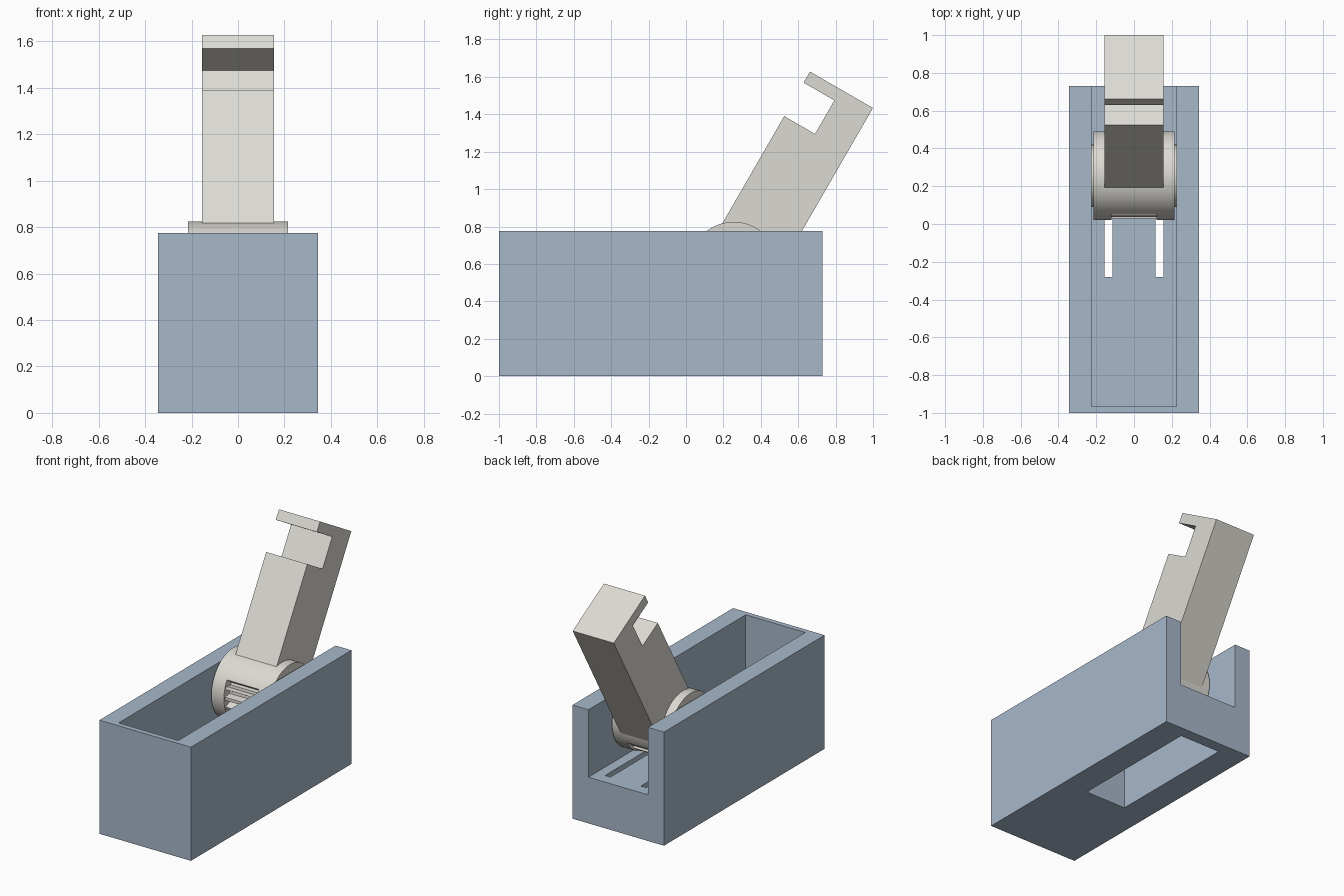
import bpy, bmesh
from math import cos, sin, radians
from mathutils import Vector

if "Cube" in bpy.data.objects:
    bpy.data.objects.remove(bpy.data.objects["Cube"], do_unlink=True)


def material(name, rgb):
    mat = bpy.data.materials.new(name)
    mat.use_nodes = True
    mat.diffuse_color = (*rgb, 1)
    mat.node_tree.nodes["Principled BSDF"].inputs["Base Color"].default_value = (*rgb, 1)
    return mat


BLUE = material("dusty blue", (0.39, 0.48, 0.59))
IVORY = material("warm ivory", (0.72, 0.70, 0.65))


def add_object(name, bm, mat):
    bmesh.ops.recalc_face_normals(bm, faces=bm.faces)
    mesh = bpy.data.meshes.new(name)
    bm.to_mesh(mesh)
    bm.free()
    mesh.materials.append(mat)
    obj = bpy.data.objects.new(name, mesh)
    bpy.context.collection.objects.link(obj)
    return obj


def box(name, low, high, mat):
    bm = bmesh.new()
    bmesh.ops.create_cube(bm, size=1)
    low, high = Vector(low), Vector(high)
    for v in bm.verts:
        v.co = (low + high) / 2 + v.co * (high - low)
    return add_object(name, bm, mat)


def select_only(obj):
    bpy.ops.object.select_all(action="DESELECT")
    obj.select_set(True)
    bpy.context.view_layer.objects.active = obj


# Housing: open trough with a slotted floor and a pocket underneath
FLOOR = 0.315
housing = box("housing", (-0.345, -1, 0), (0.345, 0.73, 0.775), BLUE)
cutters = [
    box("trough_cutter", (-0.225, -0.965, FLOOR), (0.225, 0.9, 0.9), BLUE),
    box("pocket_cutter", (-0.155, -0.28, -0.1), (0.155, 0.65, 0.265), BLUE),
    box("left_slot_cutter", (0.115, -0.28, 0.2), (0.155, 0.65, 0.4), BLUE),
    box("right_slot_cutter", (-0.155, -0.28, 0.2), (-0.115, 0.65, 0.4), BLUE),
]
for cutter in cutters:
    cutter.hide_render = True
    mod = housing.modifiers.new("cut", "BOOLEAN")
    mod.operation = "DIFFERENCE"
    mod.solver = "EXACT"
    mod.object = cutter
    select_only(housing)
    bpy.ops.object.modifier_apply(modifier=mod.name)
    bpy.data.objects.remove(cutter, do_unlink=True)

# Lever frame: pivot point, leaning back from vertical
PIVOT_Y, PIVOT_Z = 0.255, 0.59
LEAN = radians(30)
RADIUS = 0.235


def extrude(name, profile, x0, x1):
    """Extrude a profile, given across and along the lever, from x0 to x1."""
    bm = bmesh.new()
    verts = [bm.verts.new((x0, PIVOT_Y + n * cos(LEAN) + t * sin(LEAN),
                           PIVOT_Z - n * sin(LEAN) + t * cos(LEAN)))
             for n, t in profile]
    face = bm.faces.new(verts)
    out = bmesh.ops.extrude_face_region(bm, geom=[face])
    moved = [g for g in out["geom"] if isinstance(g, bmesh.types.BMVert)]
    bmesh.ops.translate(bm, verts=moved, vec=(x1 - x0, 0, 0))
    obj = add_object(name, bm, IVORY)
    select_only(obj)
    bpy.ops.object.shade_smooth_by_angle(angle=radians(20))
    return obj


def polar(r, degrees):
    return r * cos(radians(degrees)), r * sin(radians(degrees))


def circle(r, steps=72):
    return [polar(r, 360 * i / steps) for i in range(steps)]


# Lever arm with a notch below its hooked tip
extrude("lever_arm", [(-0.166, 0), (0.223, 0), (0.223, 1.103), (-0.166, 1.103),
                      (-0.166, 1.035), (0.024, 1.035), (0.024, 0.828),
                      (-0.166, 0.828)], -0.155, 0.155)

# Pivot drum: plain rims on both sides with a bearing boss on each
for side, sign in (("left", 1), ("right", -1)):
    extrude(side + "_drum_rim", circle(RADIUS), sign * 0.12, sign * 0.215)
    extrude(side + "_boss", circle(0.165), sign * 0.215, sign * 0.225)

# Toothed drum centre: upper half round, lower half cut into gear teeth
gear = [polar(RADIUS, a) for a in range(0, 181, 5)]
ROOT, TEETH = 0.175, 10
pitch = 180 / TEETH
for i in range(TEETH):
    start = 180 + i * pitch
    gear += [polar(ROOT, start + 0.1 * pitch), polar(ROOT, start + 0.4 * pitch),
             polar(RADIUS - 0.01, start + 0.55 * pitch),
             polar(RADIUS - 0.01, start + 0.85 * pitch)]
gear.append(polar(ROOT, 359))
extrude("toothed_drum", gear, -0.12, 0.12)
